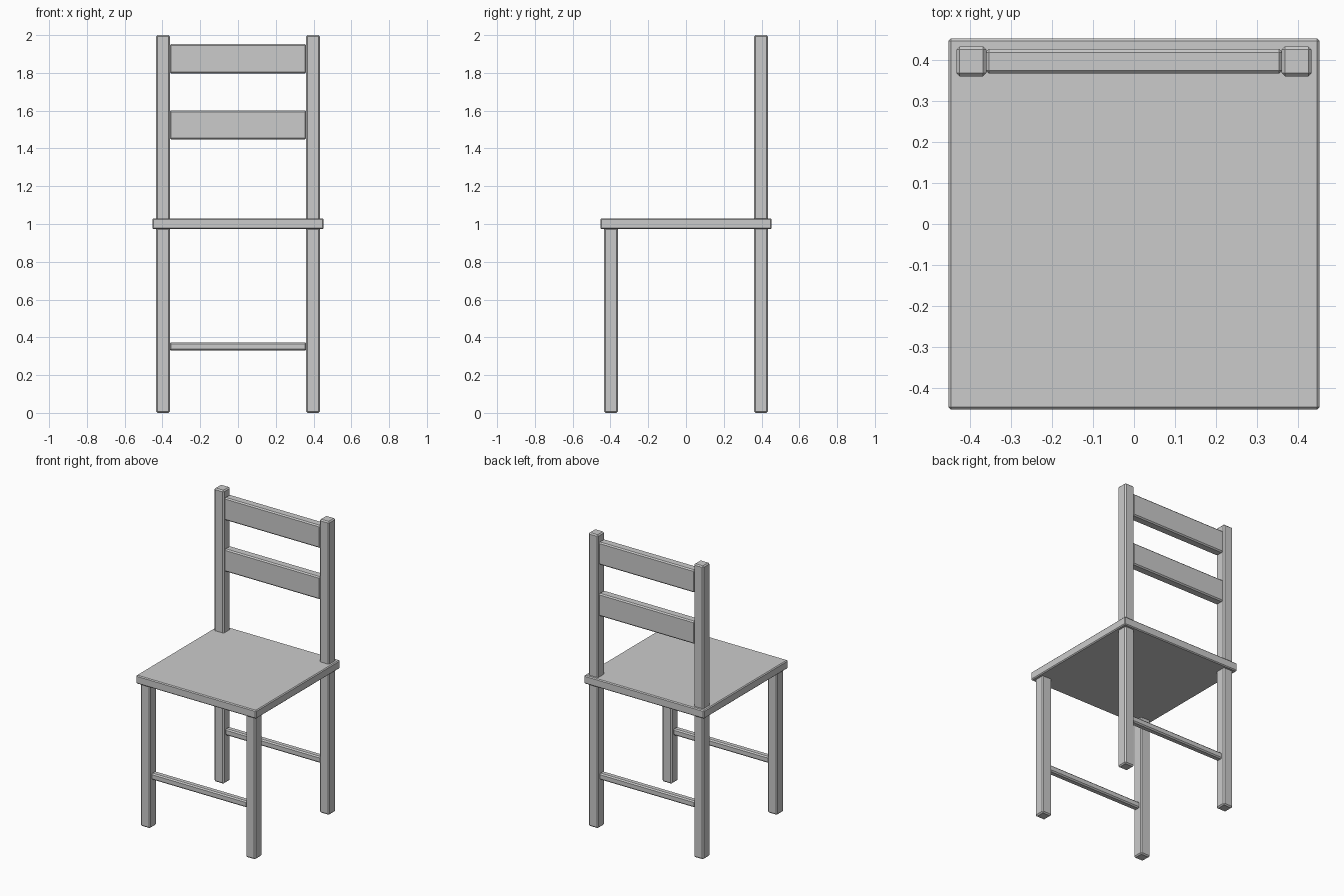
import bpy

if "Cube" in bpy.data.objects:
    bpy.data.objects.remove(bpy.data.objects["Cube"])


def box(name, x, y, z, bevel=0.008):
    """Bevelled box spanning the given (min, max) ranges."""
    size = [b - a for a, b in (x, y, z)]
    centre = [(a + b) / 2 for a, b in (x, y, z)]
    bpy.ops.mesh.primitive_cube_add(size=1, location=centre)
    ob = bpy.context.object
    ob.name = name
    ob.scale = size
    bpy.ops.object.transform_apply(location=False, rotation=False, scale=True)
    mod = ob.modifiers.new("soft_edges", 'BEVEL')
    mod.width = bevel
    mod.segments = 1
    return ob


C = 0.397    # leg centre offset
H = 0.0365   # half leg width
IN = C - H + 0.002   # rails reach just into the legs

# Seat board
box("seat", (-0.453, 0.453), (-0.453, 0.453), (0.973, 1.03), 0.006)

# Legs: short in front, running up as back posts behind
for side, sx in (("left", -1), ("right", 1)):
    x = (sx * C - H, sx * C + H)
    box(f"front_leg_{side}", x, (-C - H, -C + H), (0, 0.98))
    box(f"back_leg_{side}", x, (C - H, C + H), (0, 2))

# Backrest slats
for name, z in (("lower_slat", (1.448, 1.602)), ("upper_slat", (1.798, 1.952))):
    box(name, (-IN, IN), (C - 0.03, C + 0.03), z)

# Stretchers between the legs, front and back
for name, y in (("front_stretcher", -C), ("back_stretcher", C)):
    box(name, (-IN, IN), (y - 0.022, y + 0.022), (0.329, 0.373))
